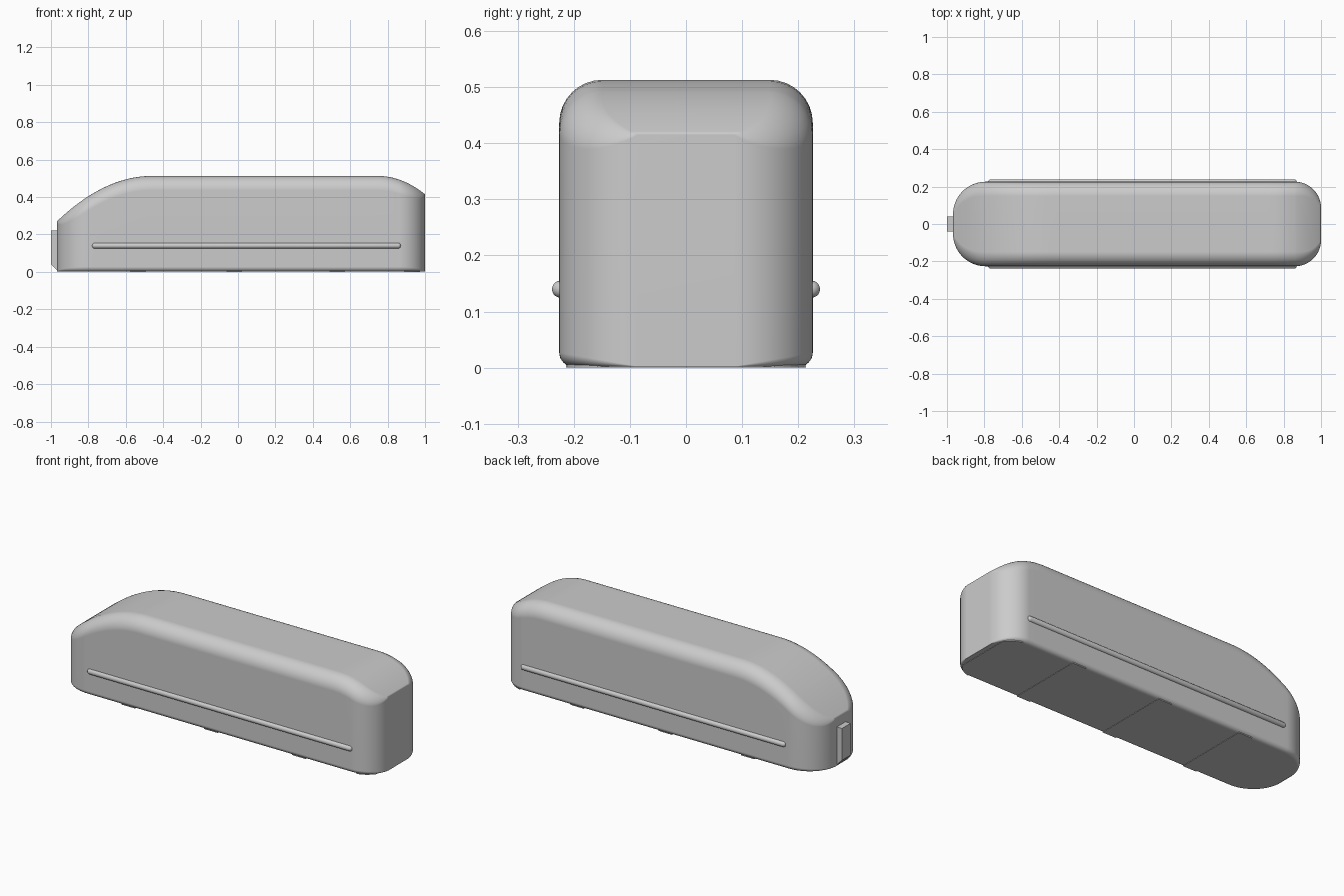
import bpy, bmesh, math
from mathutils import Matrix

cube = bpy.data.objects.get("Cube")
if cube:
    bpy.data.objects.remove(cube, do_unlink=True)

grey = bpy.data.materials.new("plain grey")
grey.use_nodes = True
colour = (0.6, 0.6, 0.6, 1)
grey.diffuse_color = colour
grey.node_tree.nodes["Principled BSDF"].inputs["Base Color"].default_value = colour

NOSE, TAIL, HALF, TOP, BASE = -0.968, 1.0, 0.226, 0.513, 0.002
NOSE_R, TAIL_R = 0.175, 0.14
TOP_FILLET, BASE_FILLET = 0.077, 0.025


def finish(bm, name, smooth=True):
    bmesh.ops.remove_doubles(bm, verts=bm.verts, dist=0.00005)
    bmesh.ops.recalc_face_normals(bm, faces=bm.faces)
    mesh = bpy.data.meshes.new(name)
    bm.to_mesh(mesh)
    bm.free()
    mesh.materials.append(grey)
    obj = bpy.data.objects.new(name, mesh)
    bpy.context.collection.objects.link(obj)
    if smooth:
        bpy.ops.object.select_all(action="DESELECT")
        obj.select_set(True)
        bpy.context.view_layer.objects.active = obj
        bpy.ops.object.shade_smooth_by_angle(angle=math.radians(30))
    return obj


def prism(name, outline, offset):
    """Extrude a flat outline by an offset."""
    bm = bmesh.new()
    face = bm.faces.new([bm.verts.new(p) for p in outline])
    extruded = bmesh.ops.extrude_face_region(bm, geom=[face])["geom"]
    bmesh.ops.translate(bm, vec=offset,
                        verts=[v for v in extruded if isinstance(v, bmesh.types.BMVert)])
    return finish(bm, name, smooth=False)


def roof(x):
    """Roof height: long sloping nose, short sloping tail."""
    nose = max(0, (-0.46 - x) / (-0.46 - NOSE))
    tail = max(0, (x - 0.75) / (TAIL - 0.75))
    return TOP - 0.243 * nose ** 2 - 0.098 * tail ** 2


def half_width(x):
    """Half width of the plan outline, with rounded corners."""
    for radius, dist in ((NOSE_R, x - NOSE), (TAIL_R, TAIL - x)):
        if dist < radius:
            return HALF - radius + math.sqrt(radius ** 2 - (radius - dist) ** 2)
    return HALF


# Plan outline of one side: position, outward direction
outline = []
ARC, SIDE, ROUND = 18, 48, 8
for k in range(ARC + 1):
    a = math.pi * (1 - k / ARC / 2)
    c, s = math.cos(a), math.sin(a)
    outline.append((NOSE + NOSE_R * (1 + c), HALF - NOSE_R * (1 - s), c, s))
start, end = NOSE + NOSE_R, TAIL - TAIL_R
for k in range(1, SIDE):
    outline.append((start + (end - start) * k / SIDE, HALF, 0, 1))
for k in range(ARC + 1):
    a = math.pi / 2 * (1 - k / ARC)
    c, s = math.cos(a), math.sin(a)
    outline.append((TAIL - TAIL_R * (1 - c), HALF - TAIL_R * (1 - s), c, s))

# Body: rounded sections whose fillets fade out at the flat ends
bm = bmesh.new()
loops = []
for x, y, nx, ny in outline:
    fade = max(0, ny)
    section = []
    for k in range(ROUND + 1):
        a = math.pi / 2 * k / ROUND
        inset = BASE_FILLET * fade * (1 - math.sin(a))
        z = BASE + BASE_FILLET * fade * (1 - math.cos(a))
        section.append((x - nx * inset, y - ny * inset, z))
    for k in range(ROUND + 1):
        a = math.pi / 2 * k / ROUND
        inset = TOP_FILLET * fade * (1 - math.cos(a))
        px = x - nx * inset
        z = roof(px) - TOP_FILLET * fade * (1 - math.sin(a))
        section.append((px, y - ny * inset, z))
    section += [(px, -py, pz) for px, py, pz in reversed(section)]
    loops.append([bm.verts.new(p) for p in section])
for one, two in zip(loops, loops[1:]):
    for k in range(len(one)):
        j = (k + 1) % len(one)
        bm.faces.new((one[k], one[j], two[j], two[k]))
bm.faces.new(loops[0])
bm.faces.new(loops[-1])
body = finish(bm, "body")
weighted = body.modifiers.new("even shading", "WEIGHTED_NORMAL")
weighted.keep_sharp = True

# Side rails: round-ended rods half sunk in the walls
for side, label in ((-1, "right"), (1, "left")):
    bm = bmesh.new()
    bmesh.ops.create_uvsphere(bm, u_segments=20, v_segments=11, radius=0.0155,
                              matrix=Matrix.Rotation(math.pi / 2, 4, "Y"))
    for v in bm.verts:
        v.co.x += 0.045 + math.copysign(0.81, v.co.x)
        v.co.y += side * 0.2235
        v.co.z += 0.14
    finish(bm, "side_rail_" + label)

# Base strips: thin cross plates following the outline
for n, mid in enumerate((-0.535, -0.02, 0.53, 0.93)):
    xs = [mid - 0.042 + 0.014 * k for k in range(7)]
    edge = [(x, half_width(x) - 0.012, 0) for x in xs]
    edge += [(x, -y, z) for x, y, z in reversed(edge)]
    prism("base_strip_%d" % (n + 1), edge, (0, 0, 0.01))

# Nose bracket: upright block with a chamfered foot
prism("nose_bracket",
      [(-0.95, -0.039, 0.22), (-1, -0.039, 0.22), (-1, -0.039, 0.04),
       (-0.968, -0.039, 0.008), (-0.95, -0.039, 0.008)], (0, 0.078, 0))
